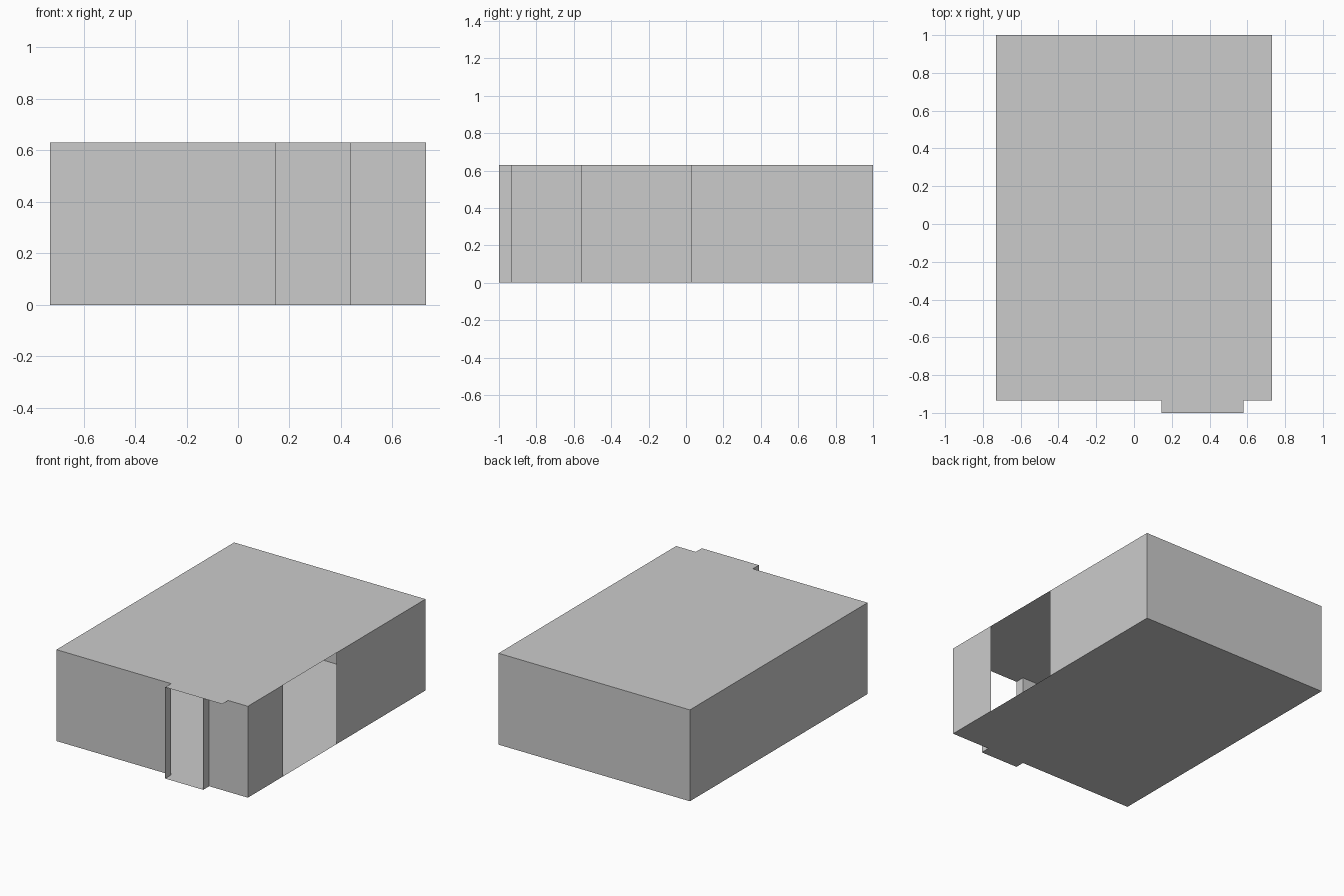
import bpy

if "Cube" in bpy.data.objects:
    bpy.data.objects.remove(bpy.data.objects["Cube"])

HEIGHT = 0.63
X, BACK, FRONT, PORCH = 0.73, 1.0, -0.935, -1.0   # room extents
DOOR_L, DOOR_R, CANOPY_R = 0.145, 0.435, 0.58     # front doorway and canopy
GAP_A, GAP_B = -0.555, 0.03                       # opening in right wall


def add_mesh(name, verts, faces):
    mesh = bpy.data.meshes.new(name)
    mesh.from_pydata(verts, [], faces)
    mesh.update()
    obj = bpy.data.objects.new(name, mesh)
    bpy.context.collection.objects.link(obj)
    return obj


def slab(name, bump_right, z, facing_up):
    """Thin sheet: room rectangle with the front bump."""
    outline = [(-X, FRONT), (DOOR_L, FRONT), (DOOR_L, PORCH), (bump_right, PORCH),
               (bump_right, FRONT), (X, FRONT), (X, BACK), (-X, BACK)]
    face = list(range(len(outline)))
    if not facing_up:
        face.reverse()
    return add_mesh(name, [(x, y, z) for x, y in outline], [face])


def wall(name, path):
    """Thin wall raised along a plan path (counter-clockwise = outward faces)."""
    n = len(path)
    verts = [(x, y, z) for z in (0, HEIGHT) for x, y in path]
    faces = [(i, i + 1, n + i + 1, n + i) for i in range(n - 1)]
    return add_mesh(name, verts, faces)


# Floor and roof sheets
slab("floor", DOOR_R, 0, False)
slab("roof", CANOPY_R, HEIGHT, True)

# Corner wall between the doorway and the side opening
wall("front_corner_wall", [(DOOR_R, PORCH), (DOOR_R, FRONT), (X, FRONT), (X, GAP_A)])

# Main wall running round the back to the other side of the doorway
wall("main_wall", [(X, GAP_B), (X, BACK), (-X, BACK), (-X, FRONT),
                   (DOOR_L, FRONT), (DOOR_L, PORCH)])
